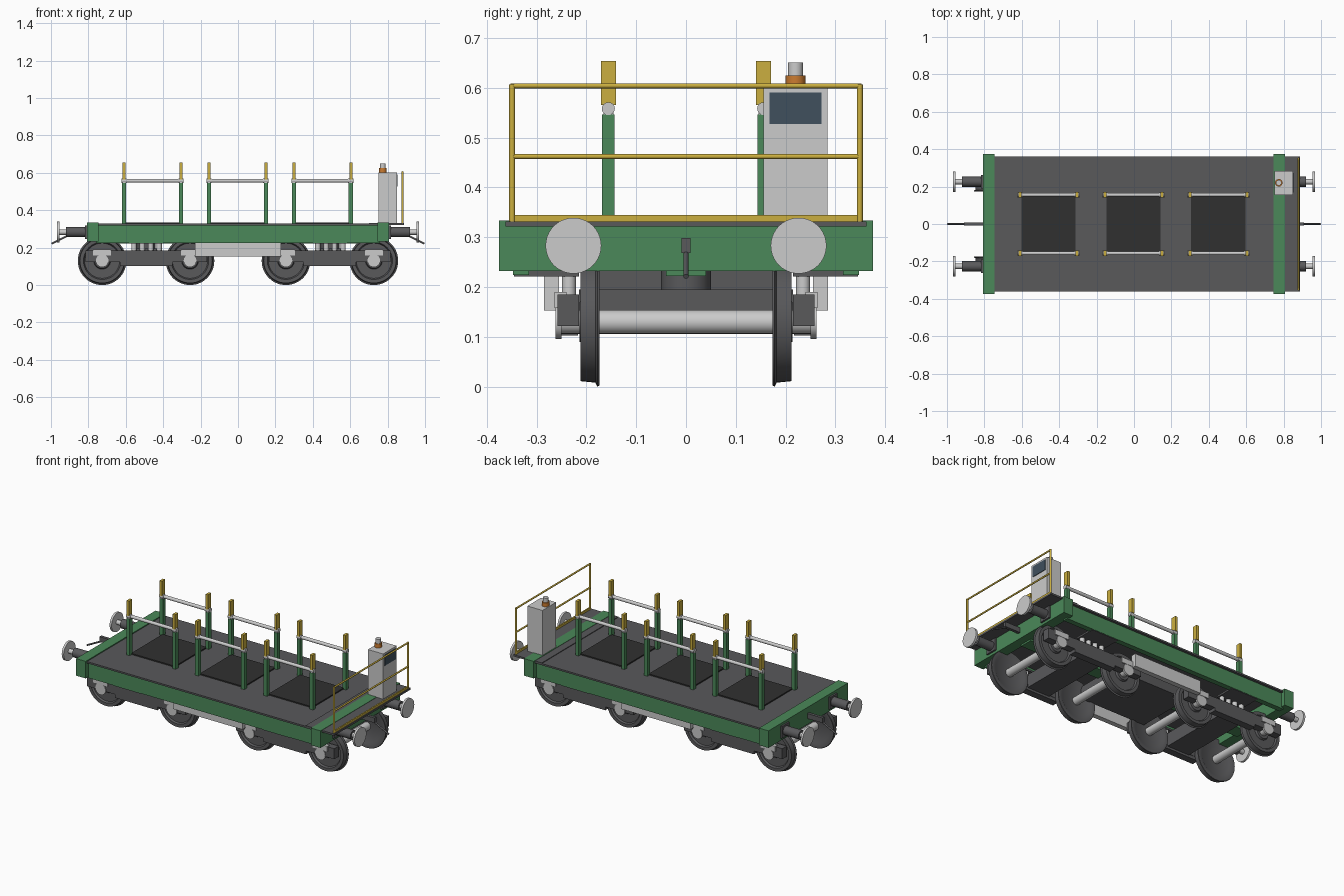
import bpy, bmesh, math
from mathutils import Vector, Matrix

if "Cube" in bpy.data.objects:
    bpy.data.objects.remove(bpy.data.objects["Cube"])

def mat(name, c):
    m = bpy.data.materials.new(name)
    m.diffuse_color = (*c, 1)
    m.use_nodes = True
    m.node_tree.nodes["Principled BSDF"].inputs["Base Color"].default_value = m.diffuse_color
    return m

GREEN = mat("green_paint", (0.07, 0.25, 0.10))
YELLOW = mat("yellow_paint", (0.60, 0.43, 0.05))
DARK = mat("dark_steel", (0.10, 0.10, 0.105))
BLACK = mat("black_mat", (0.03, 0.03, 0.03))
ORANGE = mat("orange_base", (0.60, 0.20, 0.03))
GLASS = mat("screen_glass", (0.05, 0.08, 0.11))

def finish(name, bm, m, smooth=False):
    me = bpy.data.meshes.new(name)
    bm.to_mesh(me)
    bm.free()
    ob = bpy.data.objects.new(name, me)
    bpy.context.collection.objects.link(ob)
    if m:
        me.materials.append(m)
    if smooth:
        bpy.ops.object.select_all(action='DESELECT')
        ob.select_set(True)
        bpy.context.view_layer.objects.active = ob
        bpy.ops.object.shade_smooth_by_angle(angle=math.radians(35))
    return ob

def box(name, x, y, z, m=None):
    """Box from (min, max) ranges."""
    x, y, z = sorted(x), sorted(y), sorted(z)
    bm = bmesh.new()
    bmesh.ops.create_cube(bm, size=1)
    bmesh.ops.scale(bm, verts=bm.verts, vec=(x[1]-x[0], y[1]-y[0], z[1]-z[0]))
    bmesh.ops.translate(bm, verts=bm.verts,
                        vec=((x[0]+x[1])/2, (y[0]+y[1])/2, (z[0]+z[1])/2))
    return finish(name, bm, m)

def rod(name, a, b, r, m=None, seg=24):
    """Cylinder between two points."""
    a, b = Vector(a), Vector(b)
    d = b - a
    bm = bmesh.new()
    mtx = Matrix.Translation((a+b)/2) @ d.to_track_quat('Z', 'Y').to_matrix().to_4x4()
    bmesh.ops.create_cone(bm, cap_ends=True, segments=seg, radius1=r, radius2=r,
                          depth=d.length, matrix=mtx)
    return finish(name, bm, m, True)

def wheel(name, x, z, s):
    """Flanged wheel lathed around the axle line; s is the side of the wagon."""
    prof = [(0, .180), (.095, .180), (.105, .174), (.128, .174), (.130, .178),
            (.122, .182), (.119, .212), (.100, .212), (.094, .202), (.045, .202),
            (.040, .214), (0, .214)]
    bm = bmesh.new()
    vs = [bm.verts.new((x + r, s*y, z)) for r, y in prof]
    es = [bm.edges.new((vs[i], vs[i+1])) for i in range(len(vs)-1)]
    bmesh.ops.spin(bm, geom=vs + es, cent=(x, 0, z), axis=(0, 1, 0),
                   angle=2*math.pi, steps=48)
    bmesh.ops.remove_doubles(bm, verts=bm.verts, dist=1e-5)
    bmesh.ops.recalc_face_normals(bm, faces=bm.faces)
    finish(name, bm, DARK, True)

# Underframe and deck
box("deck", (-.76, .745), (-.362, .362), (.318, .328), DARK)
box("operator_platform", (.70, .888), (-.362, .362), (.321, .332), DARK)
for s in (-1, 1):
    box("side_sill", (-.76, .76), (s*.315, s*.347), (.224, .318), GREEN)
    box("end_beam", (s*.745, s*.808), (-.375, .375), (.232, .334), GREEN)
    box("equipment_box", (-.23, .23), (s*.255, s*.285), (.153, .230))
box("center_sill", (-.76, .76), (-.04, .04), (.222, .318), GREEN)
box("belly_box", (-.22, .22), (-.18, .18), (.158, .232), DARK)

# Bogies
AZ = .13
for e in (-1, 1):
    c = e*.4915
    box("bogie_bolster", (c-.075, c+.075), (-.215, .215), (.115, .195), DARK)
    rod("bogie_pivot", (c, 0, .19), (c, 0, .24), .05, DARK)
    for s in (-1, 1):
        box("bogie_side_frame", (c-.325, c+.325), (s*.215, s*.258), (.122, .185), DARK)
        box("bogie_frame_drop", (c-.14, c+.14), (s*.217, s*.260), (.103, .185), DARK)
        for k in (-.065, -.02, .025, .07):
            rod("bogie_spring", (c+k, s*.235, .18), (c+k, s*.235, .228), .014)
        box("spring_plate", (c-.09, c+.09), (s*.215, s*.345), (.221, .232), DARK)
    for k in (-.235, .235):
        x = c + k
        rod("axle", (x, -.25, AZ), (x, .25, AZ), .024)
        for s in (-1, 1):
            wheel("wheel", x, AZ, s)
            rod("axle_cap", (x, s*.25, AZ), (x, s*.262, AZ), .034)
            box("axle_box", (x-.048, x+.048), (s*.24, s*.264), (.158, .190))

# Buffers, hoses and couplings
for e in (-1, 1):
    for s in (-1, 1):
        y, z = s*.226, .283
        box("buffer_flange", (e*.805, e*.818), (y-.036, y+.036), (z-.036, z+.036), DARK)
        rod("buffer_sleeve", (e*.81, y, z), (e*.92, y, z), .027, DARK)
        rod("buffer_stem", (e*.91, y, z), (e*.96, y, z), .014)
        rod("buffer_head", (e*.955, y, z), (e*.968, y, z), .056, None, 40)
    box("coupling_hook", (e*.80, e*.91), (-.009, .009), (.268, .298), DARK)
    rod("coupling_link", (e*.90, 0, .270), (e*.997, 0, .221), .005, DARK, 12)

# Load bays: floor mat, stanchions and side bars
for c in (-.457, -.003, .451):
    box("bay_mat", (c-.145, c+.145), (-.15, .15), (.326, .335), BLACK)
    for s in (-1, 1):
        y = s*.156
        for k in (-.152, .152):
            x = c + k
            box("stanchion", (x-.011, x+.011), (y-.0125, y+.0125), (.325, .546), GREEN)
            box("stanchion_neck", (x-.009, x+.009), (y-.010, y+.010), (.544, .568))
            box("stanchion_tip", (x-.008, x+.008), (y-.015, y+.015), (.565, .654), YELLOW)
            rod("bar_collar", (x-.014, y, .558), (x+.014, y, .558), .013, None, 16)
        rod("side_bar", (c-.165, y, .558), (c+.165, y, .558), .010, None, 16)

# Safety railing
for s in (-1, 1):
    rod("railing_post", (.880, s*.349, .33), (.880, s*.349, .607), .006, YELLOW, 12)
for z in (.462, .604):
    rod("railing_bar", (.880, -.352, z), (.880, .352, z), .005, YELLOW, 12)
box("toe_board", (.876, .884), (-.349, .349), (.330, .345), YELLOW)

# Control cabinet with beacon
box("control_cabinet", (.750, .850), (.156, .284), (.330, .602))
box("cabinet_screen", (.846, .853), (.168, .272), (.527, .591), GLASS)
rod("beacon_base", (.774, .220, .600), (.774, .220, .625), .020, ORANGE)
rod("beacon_lamp", (.774, .220, .623), (.774, .220, .651), .015)
